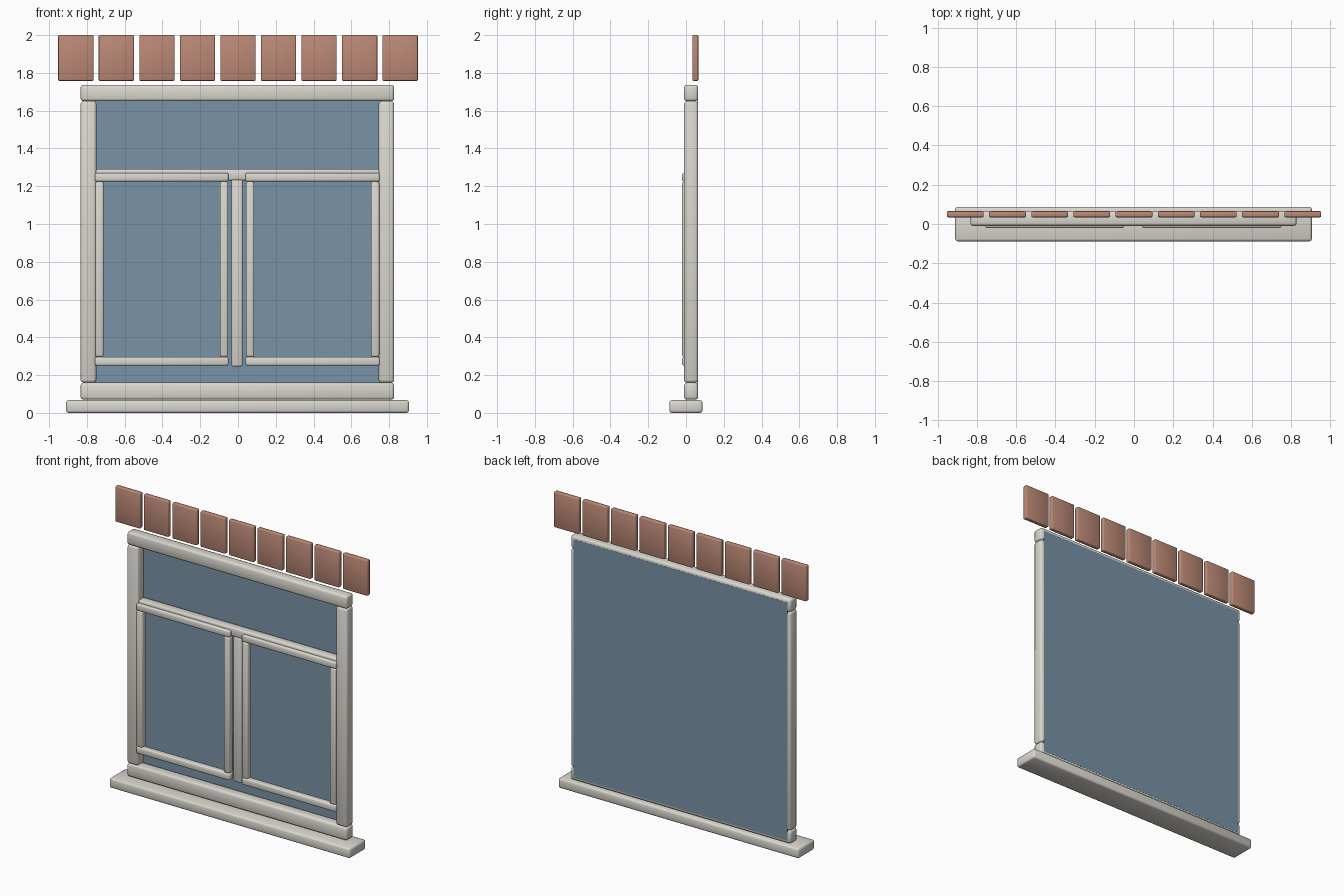
import bpy
import bmesh

cube = bpy.data.objects.get("Cube")
if cube:
    bpy.data.objects.remove(cube, do_unlink=True)


def material(name, r, g, b):
    mat = bpy.data.materials.new(name)
    mat.use_nodes = True
    mat.diffuse_color = (r, g, b, 1)
    bsdf = next(n for n in mat.node_tree.nodes if n.type == 'BSDF_PRINCIPLED')
    bsdf.inputs["Base Color"].default_value = (r, g, b, 1)
    bsdf.inputs["Roughness"].default_value = 0.7
    return mat


FRAME = material("warm_white_paint", 0.70, 0.68, 0.62)
GLASS = material("blue_grey_glass", 0.19, 0.29, 0.39)
BRICK = material("terracotta_brick", 0.50, 0.25, 0.18)


def box(name, x, y, z, mat, bevel=0.0):
    """Box spanning the x, y and z ranges, with softly rounded edges."""
    bm = bmesh.new()
    bmesh.ops.create_cube(bm, size=1)
    for v in bm.verts:
        for i, (low, high) in enumerate((x, y, z)):
            v.co[i] = low if v.co[i] < 0 else high
    mesh = bpy.data.meshes.new(name)
    bm.to_mesh(mesh)
    bm.free()
    mesh.materials.append(mat)
    obj = bpy.data.objects.new(name, mesh)
    bpy.context.collection.objects.link(obj)
    if bevel:
        mod = obj.modifiers.new("rounded_edges", 'BEVEL')
        mod.width = bevel
        mod.segments = 2
        mesh.shade_smooth()
    return obj


# Outer frame and sill
DEPTH = (-0.01, 0.064)
box("sill", (-0.91, 0.905), (-0.088, 0.087), (0, 0.067), FRAME, 0.012)
box("bottom_beam", (-0.833, 0.827), DEPTH, (0.07, 0.16), FRAME, 0.014)
box("top_beam", (-0.833, 0.827), DEPTH, (1.65, 1.737), FRAME, 0.014)
box("right_post", (-0.833, -0.75), DEPTH, (0.16, 1.65), FRAME, 0.014)
box("left_post", (0.745, 0.827), DEPTH, (0.16, 1.65), FRAME, 0.014)

# Fixed crossbar and centre post
box("crossbar", (-0.755, 0.75), (0, 0.06), (1.23, 1.29), FRAME, 0.01)
box("centre_post", (-0.035, 0.025), (-0.003, 0.06), (0.245, 1.235), FRAME, 0.01)

# Two casements, each with two rails and two stiles
SASH = (-0.02, 0.025)
for side, x0, x1 in (("right", -0.757, -0.05), ("left", 0.04, 0.75)):
    box(side + "_top_rail", (x0, x1), SASH, (1.225, 1.271), FRAME, 0.009)
    box(side + "_bottom_rail", (x0, x1), SASH, (0.25, 0.296), FRAME, 0.009)
    box(side + "_stile_a", (x0 + 0.002, x0 + 0.046), SASH, (0.297, 1.224), FRAME, 0.009)
    box(side + "_stile_b", (x1 - 0.046, x1 - 0.002), SASH, (0.297, 1.224), FRAME, 0.009)

# Single pane lying against the back of the frame
box("glass_pane", (-0.812, 0.805), (0.061, 0.0648), (0.09, 1.715), GLASS)

# Row of upright bricks above the window
COUNT, WIDTH, HALF = 9, 0.187, 0.952
step = (2 * HALF - WIDTH) / (COUNT - 1)
for i in range(COUNT):
    x = -HALF + i * step
    box(f"lintel_brick_{i + 1}", (x, x + WIDTH), (0.034, 0.065), (1.758, 2), BRICK, 0.006)
